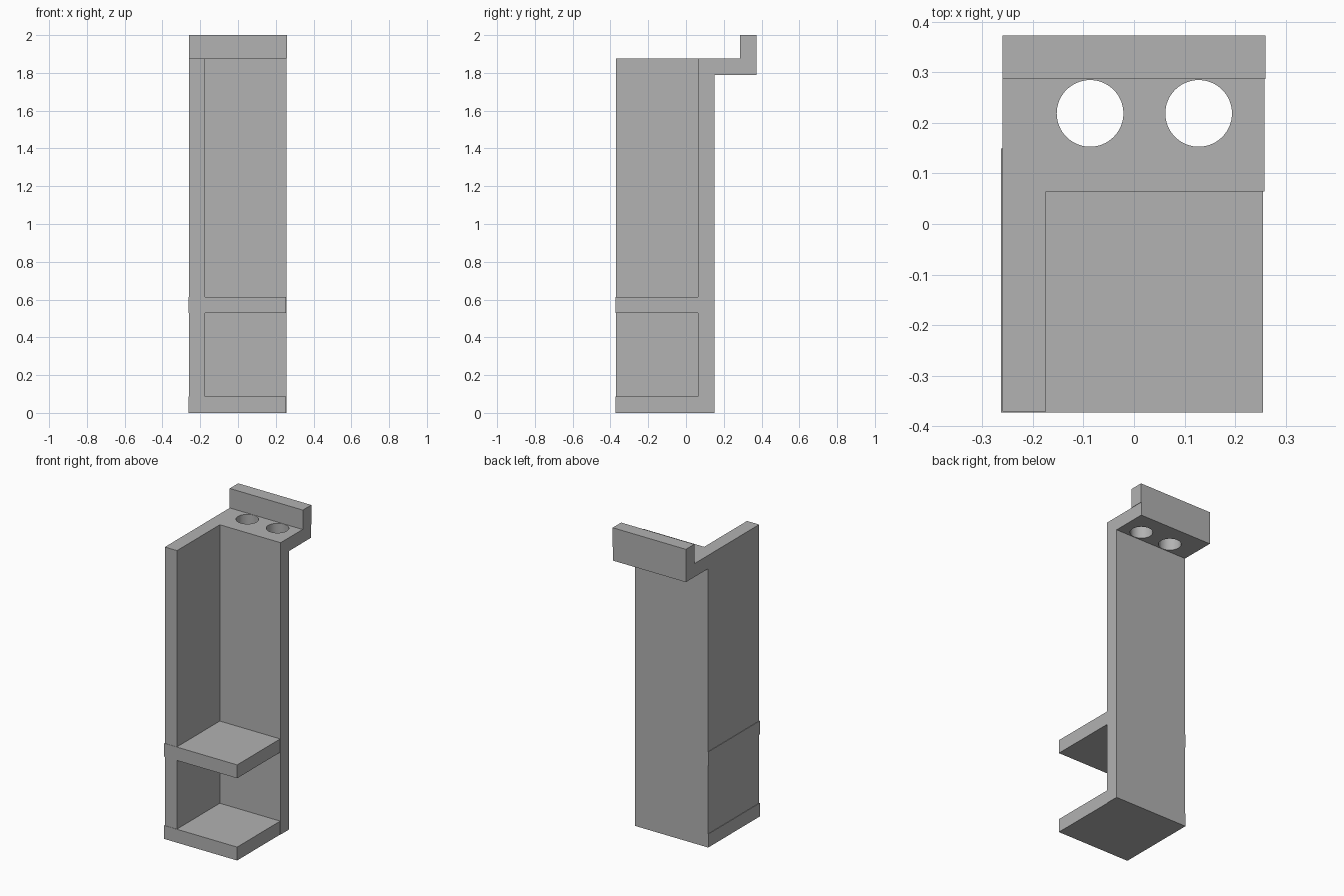
import bpy

default = bpy.data.objects.get("Cube")
if default:
    bpy.data.objects.remove(default, do_unlink=True)

# Single plain grey material
grey = bpy.data.materials.new("plain_grey")
grey.use_nodes = True
colour = (0.445, 0.445, 0.445, 1.0)
grey.diffuse_color = colour
grey.node_tree.nodes["Principled BSDF"].inputs["Base Color"].default_value = colour


def box(name, x, y, z):
    """Box between (min, max) pairs on each axis."""
    spans = (x, y, z)
    bpy.ops.mesh.primitive_cube_add(size=1, location=[(a + b) / 2 for a, b in spans])
    ob = bpy.context.object
    ob.name = name
    ob.scale = [b - a for a, b in spans]
    bpy.ops.object.transform_apply(location=False, rotation=False, scale=True)
    ob.data.materials.append(grey)
    return ob


T = 0.086                      # panel thickness
LEFT, RIGHT = -0.26, 0.258     # width extents
FRONT, BACK = -0.373, 0.373    # depth extents
WALL_BACK = 0.15               # rear face of the back panel
TOP = 1.875                    # top of the panels

# Upright panels: back and one side
box("back_panel", (LEFT, RIGHT), (WALL_BACK - T, WALL_BACK), (0, TOP))
box("side_panel", (LEFT, LEFT + T), (FRONT + 0.002, WALL_BACK - T), (0, TOP))

# Base and middle shelf, standing slightly proud of the side panel
for name, z in (("base_shelf", 0), ("middle_shelf", 0.528)):
    box(name, (LEFT - 0.003, RIGHT - 0.003), (FRONT, WALL_BACK - 0.001), (z, z + T))

# Rear hanging ledge and its upright lip
ledge = box("rear_ledge", (LEFT, RIGHT), (WALL_BACK, BACK), (TOP - T, TOP))
box("rear_lip", (LEFT, RIGHT + 0.002), (BACK - T, BACK), (TOP, 2.0))

# Two round holes through the ledge
for i, x in enumerate((-0.087, 0.128)):
    bpy.ops.mesh.primitive_cylinder_add(vertices=64, radius=0.066, depth=0.3,
                                        location=(x, 0.219, TOP - T / 2))
    cutter = bpy.context.object
    cutter.name = f"hole_cutter_{i + 1}"
    cutter.data.materials.append(grey)
    cutter.hide_render = True
    cutter.hide_set(True)
    cutter.display_type = 'WIRE'
    cut = ledge.modifiers.new(f"hole_{i + 1}", 'BOOLEAN')
    cut.operation = 'DIFFERENCE'
    cut.solver = 'EXACT'
    cut.object = cutter

# Smooth hole walls, keep the panel edges sharp
bpy.ops.object.select_all(action='DESELECT')
ledge.select_set(True)
bpy.context.view_layer.objects.active = ledge
bpy.ops.object.shade_smooth_by_angle()
